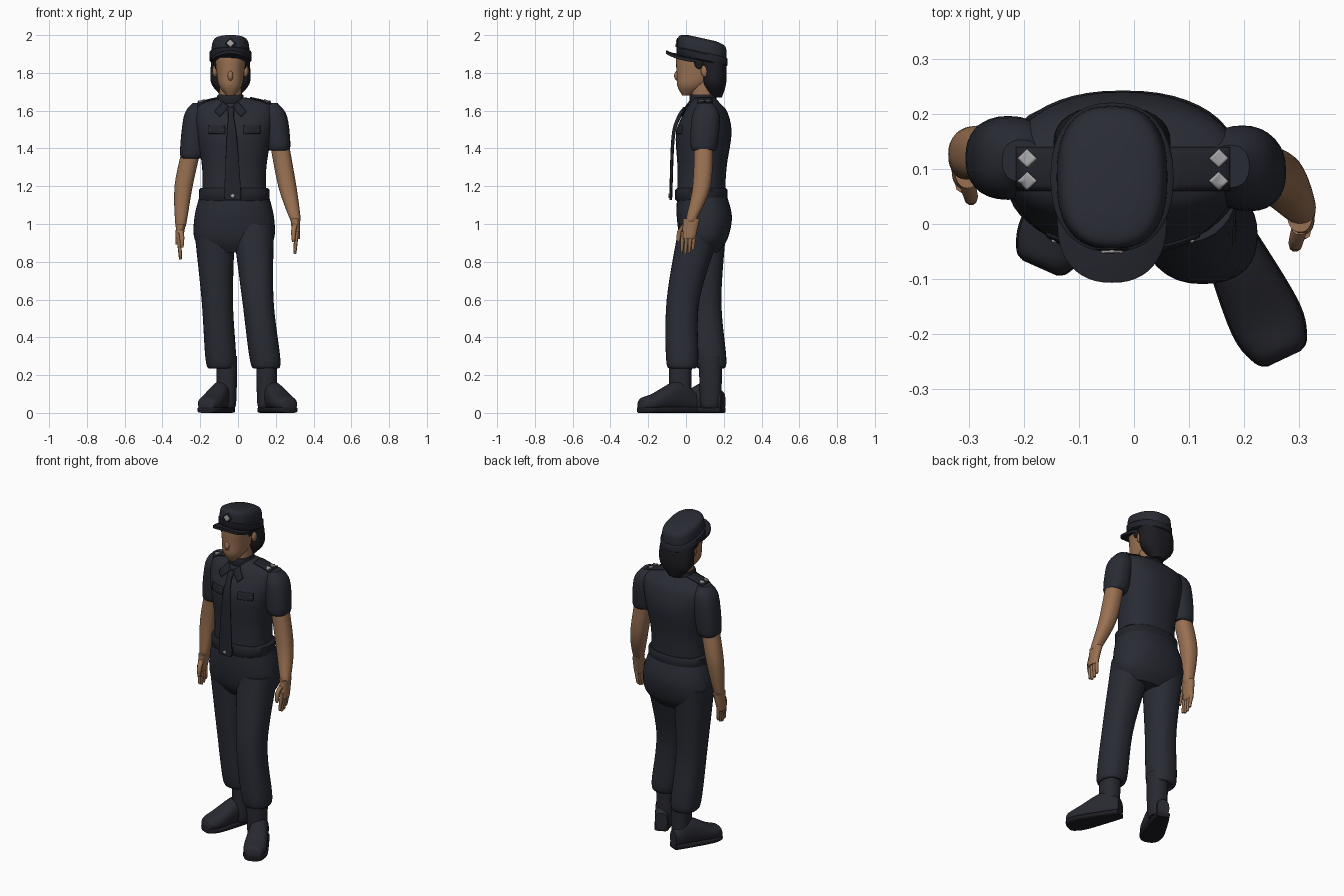
import bpy, math
from mathutils import Matrix, Vector
from mathutils.bvhtree import BVHTree

cube = bpy.data.objects.get("Cube")
if cube:
    bpy.data.objects.remove(cube, do_unlink=True)


def material(name, red, green, blue):
    mat = bpy.data.materials.new(name)
    mat.use_nodes = True
    colour = (red, green, blue, 1)
    mat.diffuse_color = colour
    mat.node_tree.nodes["Principled BSDF"].inputs["Base Color"].default_value = colour
    return mat


NAVY = material("navy cloth", .022, .024, .034)
TRIM = material("dark navy trim", .016, .017, .024)
BOOT = material("boot leather", .021, .022, .03)
BLACK = material("black rubber and hair", .012, .012, .016)
SKIN = material("skin", .32, .165, .085)
SILVER = material("silver", .38, .38, .4)
HEAD_X, BODY_X = -.04, -.02
parts = []


def add_mesh(name, verts, faces, mat):
    mesh = bpy.data.meshes.new(name)
    mesh.from_pydata(verts, [], faces)
    mesh.materials.append(mat)
    obj = bpy.data.objects.new(name, mesh)
    bpy.context.collection.objects.link(obj)
    parts.append(obj)
    return obj


def smooth_rings(rings, steps):
    """Catmull-Rom curve through the given cross-sections."""
    rings = [Vector(ring) for ring in rings]
    result = []
    for i, (b, c) in enumerate(zip(rings, rings[1:])):
        a, d = rings[max(i - 1, 0)], rings[min(i + 2, len(rings) - 1)]
        for k in range(steps):
            t = k / steps
            result.append(b + (c - a) * (t / 2) + (a * 2 - b * 5 + c * 4 - d) * (t * t / 2)
                          + (b * 3 - a - c * 3 + d) * (t ** 3 / 2))
    return result + [rings[-1]]


def loft(name, rings, mat, power=2.3, sides=32, steps=5, tilt=0, arch=0, frame=Matrix()):
    """Rings are (height, centre x, centre y, radius x, radius y)."""
    verts, faces = [], []
    rows = smooth_rings(rings, steps)
    for height, cx, cy, rx, ry in rows:
        for k in range(sides):
            angle = math.tau * k / sides
            c, s = math.cos(angle), math.sin(angle)
            x = math.copysign(abs(c) ** (2 / power), c) * rx
            y = cy + math.copysign(abs(s) ** (2 / power), s) * ry
            verts.append(frame @ Vector((cx + x, y, height - tilt * (y - cy) - arch * x * x)))
    for r in range(len(rows) - 1):
        low, high = r * sides, (r + 1) * sides
        for k in range(sides):
            n = (k + 1) % sides
            faces.append((low + k, low + n, high + n, high + k))
    faces.append(tuple(reversed(range(sides))))
    faces.append(tuple(range(len(verts) - sides, len(verts))))
    obj = add_mesh(name, verts, faces, mat)
    # Face everything outwards, whichever way the rings run
    middle = sum(verts, Vector((0, 0, 0))) / len(verts)
    if sum((f.center - middle).dot(f.normal) * f.area for f in obj.data.polygons) < 0:
        obj.data.flip_normals()
    return obj


def centred(name, x, rings, mat, **options):
    """Loft straight above one x, from (height, centre y, radius x, radius y)."""
    return loft(name, [(ring[0], x, *ring[1:]) for ring in rings], mat, **options)


def limb(name, joints, radii, mat, depth=1.0, **options):
    """Smooth limb through joints, rounded off beyond the last one."""
    rings = [(z, x, y, r, r * depth) for (x, y, z), r in zip(joints, radii)]
    z, x, y, rx, ry = rings[-1]
    rings.append((z - rx / 3, x, y, rx * .6, ry * .6))
    return loft(name, rings, mat, **options)


def band(name, x, y, rx, ry, low, high, mat, **options):
    """Flat-sided ring of cloth with narrowed edges."""
    edge = (high - low) / 8
    rings = [(low, y, rx * .95, ry * .95), (low + edge, y, rx, ry),
             (high - edge, y, rx, ry), (high, y, rx * .95, ry * .95)]
    return centred(name, x, rings, mat, steps=1, **options)


def ball(name, x, y, z, rx, ry, rz, mat):
    rings = []
    for k in range(9):
        a = math.pi * (k / 8 - .5)
        rings.append((z + rz * math.sin(a), y, rx * math.cos(a) + .001, ry * math.cos(a) + .001))
    centred(name, x, rings, mat, power=2, sides=16, steps=1)


def patch(name, targets, corners, mat, top=False, lift=.004, cells=6):
    """Thin four-cornered plate laid on surfaces from the front or the top."""
    points, polygons = [], []
    for target in targets:
        base = len(points)
        points += [v.co for v in target.data.vertices]
        polygons += [[base + i for i in p.vertices] for p in target.data.polygons]
    tree = BVHTree.FromPolygons(points, polygons)
    ray = Vector((0, 0, -1)) if top else Vector((0, 1, 0))
    a, b, c, d = [Vector(corner) for corner in corners]
    verts, faces = [], []
    for i in range(cells + 1):
        for j in range(cells + 1):
            p = a.lerp(b, i / cells).lerp(d.lerp(c, i / cells), j / cells)
            start = Vector((p.x, p.y, 3)) if top else Vector((p.x, -3, p.y))
            hit = tree.ray_cast(start, ray)[0] or tree.find_nearest(start)[0]
            verts.append(hit - ray * lift)
    row = cells + 1
    for i in range(cells):
        for j in range(cells):
            k = i * row + j
            faces.append((k, k + row, k + row + 1, k + 1))
    obj = add_mesh(name, verts, faces, mat)
    if sum(f.normal.dot(ray) for f in obj.data.polygons) > 0:
        obj.data.flip_normals()
    obj.modifiers.new("thickness", "SOLIDIFY").thickness = .006


def diamond(x, y, r):
    return [(x - r, y), (x, y - r), (x + r, y), (x, y + r)]


def rectangle(x, y, w, h):
    return [(x - w, y - h), (x + w, y - h), (x + w, y + h), (x - w, y + h)]


# Shirt, belt and trouser seat
shirt = centred("shirt", BODY_X, [
    (1.13, .08, .17, .125), (1.3, .085, .17, .13), (1.48, .094, .2, .147),
    (1.59, .105, .215, .115), (1.64, .1, .18, .08), (1.67, .1, .06, .05)], NAVY, sides=48)
belt = band("belt", BODY_X, .082, .187, .137, 1.12, 1.19, TRIM, sides=48)
centred("trouser_seat", BODY_X, [
    (1.16, .083, .18, .13), (1.04, .097, .21, .146), (.92, .095, .21, .125),
    (.85, .09, .15, .08)], NAVY, sides=48)

# Trouser legs, bloused over the boots
for side, hip, knee, cuff in (
        ("right", (-.125, .1, 1), (-.11, .1, .6), (-.09, .13, .27)),
        ("left", (.08, .08, 1), (.105, -.015, .6), (.145, -.02, .27))):
    limb(side + "_trouser_leg", (hip, knee, cuff), (.11, .083, .08), NAVY, depth=1.05, steps=8)


# Boots: shaft, foot and sole
def boot(side, heel, toe, ankle):
    shaft = [(*ankle, height) for height in (.3, .05)]
    limb(side + "_boot_shaft", shaft, (.056, .05), BOOT, depth=1.1)
    span = Vector(toe) - Vector(heel)
    d = span.normalized()
    frame = Matrix(((d.y, 0, d.x, heel[0]), (-d.x, 0, d.y, heel[1]),
                    (0, 1, 0, 0), (0, 0, 0, 1)))
    foot, sole = [], []
    for along, width, height in ((0, .035, .05), (.3, .05, .08), (.75, .065, .046),
                                 (.95, .05, .035), (1, .03, .02)):
        reach = along * span.length
        foot.append((reach, 0, height + .01, width, height))
        sole.append((reach, 0, .016, width + .003, .016))
    loft(side + "_boot_foot", foot, BOOT, frame=frame)
    loft(side + "_boot_sole", sole, BLACK, power=4, frame=frame)


boot("right", (-.05, .195), (-.172, -.08), (-.06, .13))
boot("left", (.137, .045), (.274, -.245), (.152, -.03))

# Short sleeves
sleeves = []
for side, shoulder, bicep, hem in (
        ("right", (-.205, .115, 1.64), (-.22, .12, 1.57), (-.243, .12, 1.37)),
        ("left", (.175, .105, 1.64), (.193, .105, 1.57), (.213, .095, 1.41))):
    sleeves.append(limb(side + "_sleeve", (shoulder, bicep, hem), (.035, .067, .064), NAVY,
                        depth=1.1))


# Bare arms, palms, fingers and thumbs
def arm(side, shoulder, elbow, wrist, knuckles, inward):
    limb(side + "_arm", (shoulder, elbow, wrist), (.05, .048, .029), SKIN)
    limb(side + "_palm", (wrist, knuckles), (.025, .019), SKIN, depth=1.8)
    x, y, z = knuckles
    for i, reach in enumerate((.07, .08, .075, .06)):
        fy = y + (i - 1.5) * .02
        finger = [(x, fy, z + .03), (x + inward, fy - .008, z - reach)]
        limb(f"{side}_finger_{i + 1}", finger, (.012, .008), SKIN, sides=10, steps=2)
    thumb = [(x + inward, y - .02, z + .07), (x + inward * 2, y - .05, z + .03),
             (x + inward * 2, y - .055, z - .02)]
    limb(side + "_thumb", thumb, (.015, .013, .009), SKIN, sides=10, steps=2)


arm("right", (-.245, .12, 1.4), (-.288, .13, 1.2), (-.303, .11, 1), (-.313, .1, .9), .008)
arm("left", (.215, .095, 1.45), (.261, .083, 1.2), (.302, .03, 1.03), (.31, .015, .93), -.008)

# Neck, head and facial features
limb("neck", [(HEAD_X, .085, 1.78), (HEAD_X, .09, 1.62)], (.056, .06), SKIN)
centred("head", HEAD_X, [
    (1.68, 0, .02, .02), (1.73, .03, .06, .075), (1.8, .055, .073, .105),
    (1.9, .065, .08, .115), (1.95, .07, .05, .08)], SKIN)
ball("nose", HEAD_X, -.046, 1.785, .014, .016, .026, SKIN)
ball("lips", HEAD_X, -.036, 1.738, .021, .01, .013, SKIN)
for side, sign in (("right", -1), ("left", 1)):
    ball(side + "_ear", HEAD_X + sign * .082, .1, 1.81, .012, .02, .032, SKIN)
    ball(side + "_sideburn", HEAD_X + sign * .075, .07, 1.87, .012, .03, .05, BLACK)
centred("hair", HEAD_X, [
    (1.67, .16, .04, .03), (1.74, .15, .1, .062), (1.82, .145, .105, .07),
    (1.91, .115, .095, .09)], BLACK)

# Cap with raised flap, visor and badge
CAP_Y = .085
crown = centred("cap_crown", HEAD_X, [
    (1.865, CAP_Y, .1, .13), (1.93, CAP_Y, .1, .13), (1.97, CAP_Y, .088, .12),
    (1.984, CAP_Y, .05, .07)], NAVY, power=2.5, sides=48, tilt=.22)
band("cap_flap", HEAD_X, CAP_Y, .112, .136, 1.865, 1.91, TRIM, sides=48, tilt=.22)
band("cap_visor", HEAD_X, .005, .1, .112, 1.88, 1.9, TRIM, sides=48, tilt=.18, arch=2)
patch("cap_badge_backing", [crown], diamond(HEAD_X, 1.955, .03), BLACK)
patch("cap_badge", [crown], diamond(HEAD_X, 1.957, .02), SILVER, lift=.009)

# Collar and tie
band("collar_band", HEAD_X, .09, .07, .072, 1.63, 1.685, TRIM)
for side, sign in (("right", -1), ("left", 1)):
    flap = [(.006, 1.62), (.04, 1.65), (.085, 1.595), (.058, 1.57)]
    corners = [(HEAD_X + sign * x, z) for x, z in flap]
    patch(side + "_collar_flap", [shirt], corners, TRIM, lift=.012)
tie = loft("tie", [
    (1.62, -.038, 0, .02, .014), (1.57, -.037, -.035, .015, .012), (1.46, -.033, -.068, .027, .009),
    (1.16, -.028, -.08, .044, .008), (1.13, -.028, -.08, .03, .007)], TRIM, power=3)
patch("belt_buckle", [belt], rectangle(-.028, 1.155, .033, .025), TRIM)
patch("tie_clip", [tie], diamond(-.028, 1.15, .012), SILVER)

# Breast pockets, shoulder boards and insignia
for side, sign, sleeve in zip(("right", "left"), (-1, 1), sleeves):
    x = BODY_X + sign * .095
    patch(side + "_pocket_flap", [shirt], rectangle(x, 1.5, .045, .022), TRIM)
    for place, shift in (("inner", -sign), ("outer", sign)):
        patch(f"{side}_{place}_pocket_button", [shirt], diamond(x + shift * .032, 1.498, .004),
              SILVER, lift=.008, cells=2)
    x = BODY_X + sign * .14
    patch(side + "_shoulder_board", [shirt, sleeve], rectangle(x, .1, .055, .04), TRIM,
          top=True, lift=.008)
    for place, y in (("front", .078), ("rear", .12)):
        patch(f"{side}_{place}_rank_pip", [shirt, sleeve], diamond(x + sign * .035, y, .017),
              SILVER, top=True, lift=.014)

# Soft shading with crisp edges
bpy.ops.object.select_all(action="DESELECT")
for obj in parts:
    obj.select_set(True)
bpy.context.view_layer.objects.active = parts[0]
bpy.ops.object.shade_smooth_by_angle(angle=math.radians(45))
